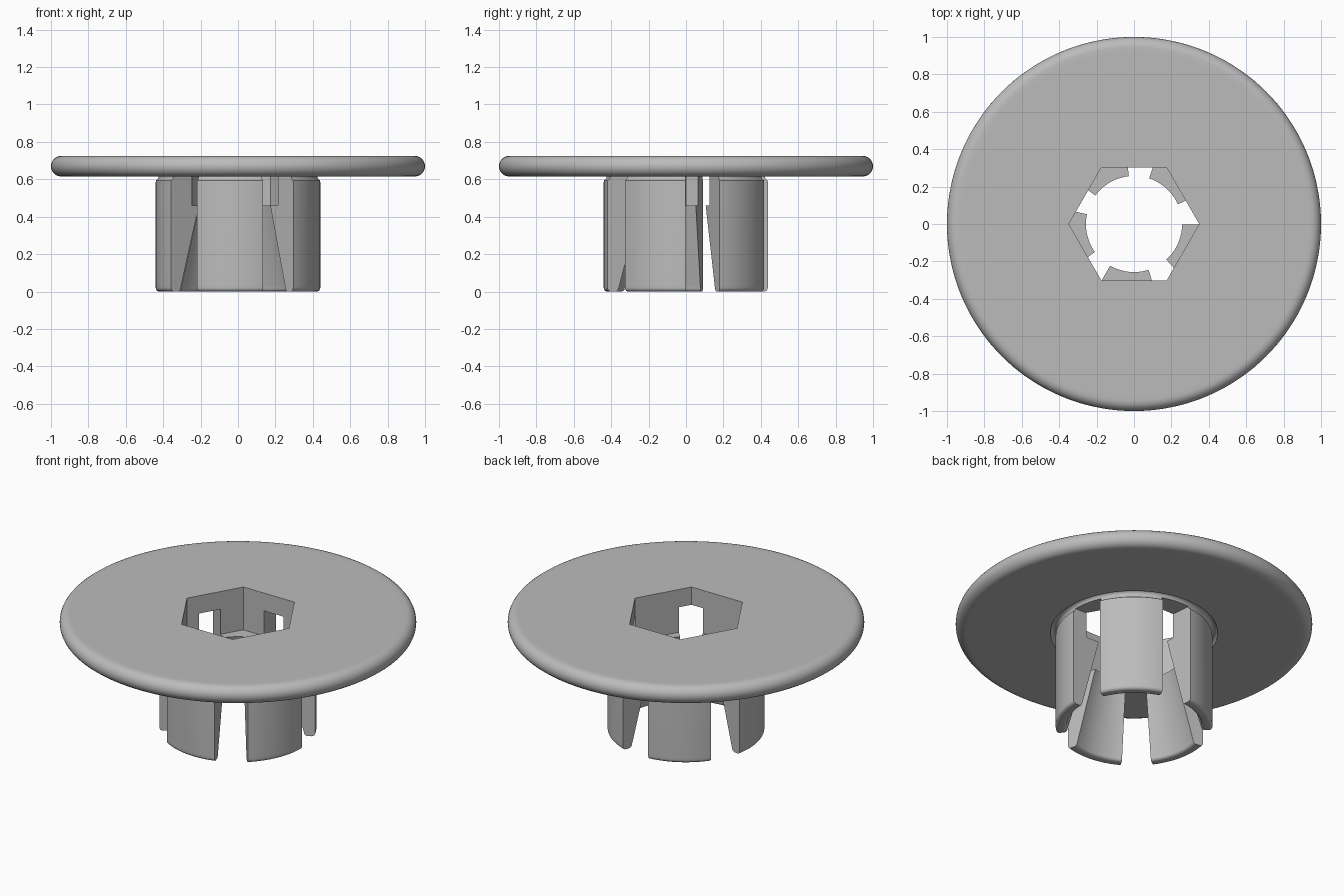
import bpy
import bmesh
from math import sin, cos, pi, radians

if "Cube" in bpy.data.objects:
    bpy.data.objects.remove(bpy.data.objects["Cube"], do_unlink=True)

TOP, UNDER, LEDGE = 0.725, 0.615, 0.46
HEX_FLAT = 0.302           # hexagon centre to flat side
BODY_R, BORE_TOP, BORE_LOW = 0.44, 0.257, 0.38
GROOVE_R, GROOVE_C = 0.022, 0.447

grey = bpy.data.materials.new("light grey")
grey.use_nodes = True
colour = (0.5, 0.5, 0.5, 1)
grey.diffuse_color = colour
grey.node_tree.nodes["Principled BSDF"].inputs["Base Color"].default_value = colour


def hex_radius(deg):
    """Distance from the axis to the hexagon wall in a given direction."""
    return HEX_FLAT / cos(radians(deg % 60 - 30))


def arc(cx, cz, r, start, end, steps):
    return [(cx + r * cos(radians(start + (end - start) * i / steps)),
             cz + r * sin(radians(start + (end - start) * i / steps)))
            for i in range(steps + 1)]


def sweep(name, profile, angles, closed):
    """Turn a closed (radius, height) profile, which may vary with the angle, about z."""
    bm = bmesh.new()
    rings = [[bm.verts.new((r * cos(radians(a)), r * sin(radians(a)), z))
              for r, z in profile(a)] for a in angles]
    pairs = list(zip(rings, rings[1:]))
    if closed:
        pairs.append((rings[-1], rings[0]))
    else:
        bm.faces.new(rings[0])
        bm.faces.new(rings[-1])
    for a, b in pairs:
        for i in range(len(a)):
            j = (i + 1) % len(a)
            bm.faces.new((a[i], a[j], b[j], b[i]))
    bmesh.ops.recalc_face_normals(bm, faces=bm.faces)
    mesh = bpy.data.meshes.new(name)
    bm.to_mesh(mesh)
    bm.free()
    mesh.materials.append(grey)
    obj = bpy.data.objects.new(name, mesh)
    bpy.context.collection.objects.link(obj)
    bpy.ops.object.select_all(action='DESELECT')
    obj.select_set(True)
    bpy.context.view_layer.objects.active = obj
    bpy.ops.object.shade_smooth_by_angle(angle=radians(35))
    return obj


# Round flange with hexagonal hole, rounded rim and relief groove underneath
def flange_profile(deg):
    h = hex_radius(deg)
    half = (TOP - UNDER) / 2
    return ([(h, TOP), (h, UNDER)]
            + arc(GROOVE_C, UNDER, GROOVE_R, 180, 0, 8)
            + [(0.92, UNDER)]
            + arc(1 - half, UNDER + half, half, -90, 90, 12)
            + [(0.92, TOP)])


sweep("flange", flange_profile, [i * 2.5 for i in range(144)], True)


# Split sleeve legs: hexagonal socket above, tapered bore below
def leg_profile(deg):
    h = hex_radius(deg)
    f = 0.02
    return ([(h, UNDER), (h, LEDGE), (BORE_TOP, LEDGE)]
            + [(BORE_LOW - 0.006, f + 0.01)]
            + arc(BORE_LOW + f - 0.003, f, f, 180, 270, 5)
            + arc(BODY_R - f, f, f, -90, 0, 5)
            + [(BODY_R, f + 0.015), (BODY_R, UNDER - 0.035)]
            + arc(GROOVE_C, UNDER, GROOVE_R, 250, 180, 6))


for k in range(5):
    start, end = -47.8 + 72 * k, -0.4 + 72 * k
    span = [start + (end - start) * i / 20 for i in range(21)]
    corners = [c for c in range(0, 360, 60) if start < c < end]
    angles = sorted([a for a in span if a in (start, end)
                     or all(abs(a - c) > 0.5 for c in corners)] + corners)
    sweep(f"sleeve_leg_{k + 1}", leg_profile, angles, False)
